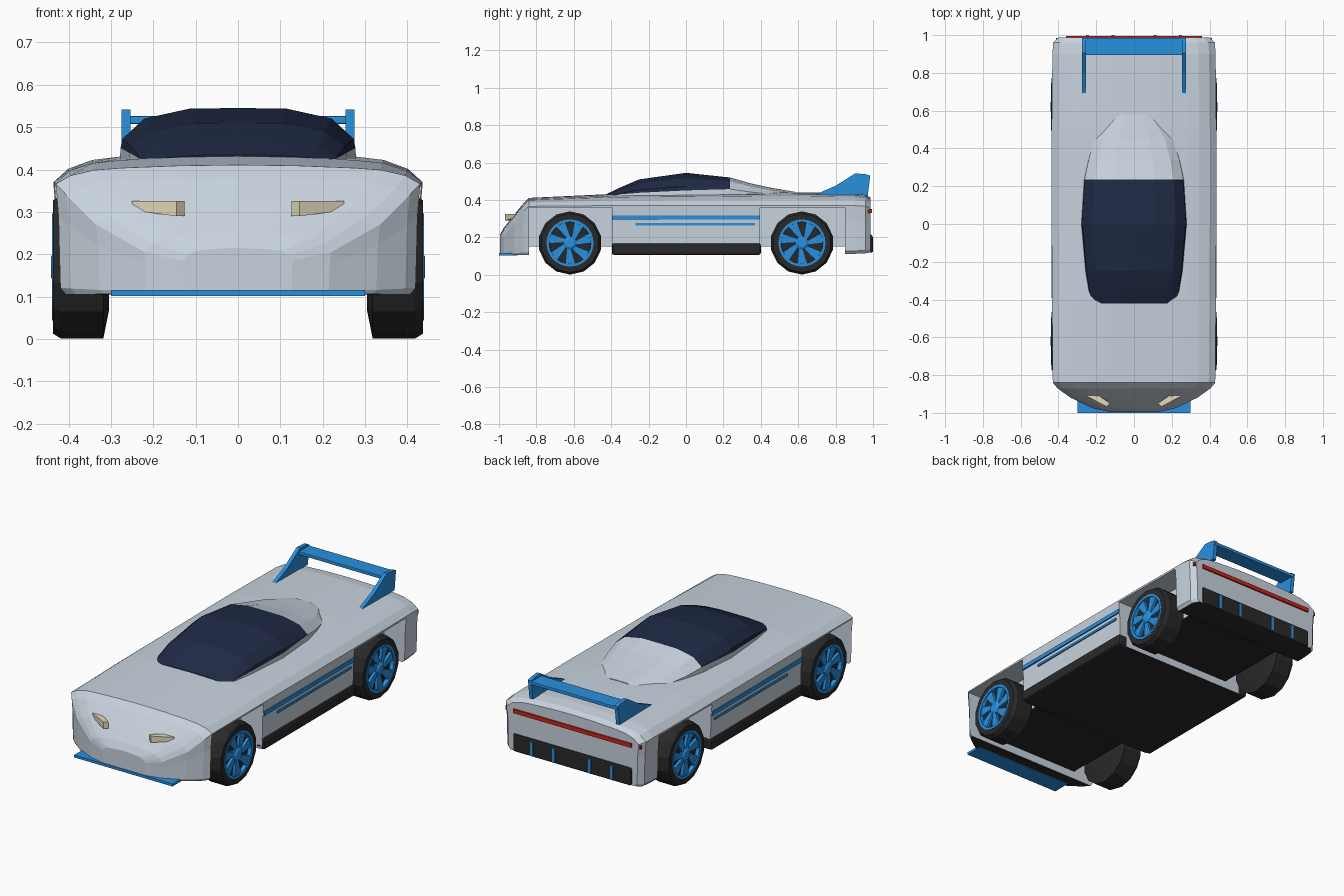
import bpy, bmesh, math

if "Cube" in bpy.data.objects:
    bpy.data.objects.remove(bpy.data.objects["Cube"])


def material(name, rgb):
    m = bpy.data.materials.new(name)
    m.diffuse_color = (*rgb, 1)
    m.use_nodes = True
    m.node_tree.nodes["Principled BSDF"].inputs["Base Color"].default_value = m.diffuse_color
    return m


SILVER = material("silver paint", (0.58, 0.65, 0.73))
BLUE = material("blue trim", (0.022, 0.28, 0.74))
DARK = material("dark rubber", (0.022, 0.022, 0.023))
GLASS = material("navy glass", (0.014, 0.023, 0.06))
RED = material("red lamp", (0.62, 0.018, 0.01))
CREAM = material("cream lamp", (0.76, 0.69, 0.50))


def finish(name, bm, *mats):
    bmesh.ops.remove_doubles(bm, verts=bm.verts, dist=1e-5)
    bmesh.ops.recalc_face_normals(bm, faces=bm.faces)
    me = bpy.data.meshes.new(name)
    bm.to_mesh(me)
    bm.free()
    ob = bpy.data.objects.new(name, me)
    bpy.context.collection.objects.link(ob)
    for m in mats:
        me.materials.append(m)
    return ob


def bridge(bm, rings, closed=False):
    """Skin a list of rings; cap the ends unless the list closes on itself."""
    vs = [[bm.verts.new(p) for p in r] for r in rings]
    n = len(vs[0])
    for a, b in zip(vs, vs[1:] + ([vs[0]] if closed else [])):
        for i in range(n):
            j = (i + 1) % n
            bm.faces.new((a[i], a[j], b[j], b[i]))
    if not closed:
        bm.faces.new(vs[0])
        bm.faces.new(vs[-1])


def mirrored(half, y):
    """Full cross-section from a right half that starts at x = 0."""
    return [(x, y, z) for x, z in half] + [(-x, y, z) for x, z in half[:0:-1]]


def add_prism(bm, pts, lo, hi, axis="x", side=1):
    place = (lambda v, p: (side * v, p[0], p[1])) if axis == "x" else (lambda v, p: (side * p[0], p[1], v))
    bridge(bm, [[place(v, p) for p in pts] for v in (lo, hi)])


def prism(name, mat, pts, lo, hi, axis="x", side=1):
    bm = bmesh.new()
    add_prism(bm, pts, lo, hi, axis, side)
    return finish(name, bm, mat)


def box(name, mat, x, y, z, bevel=0.0):
    ob = prism(name, mat, [(y[0], z[0]), (y[1], z[0]), (y[1], z[1]), (y[0], z[1])], *x)
    if bevel:
        mod = ob.modifiers.new("bevel", "BEVEL")
        mod.width, mod.segments = bevel, 2
    return ob


def lathe(name, mat, profile, side, cy, cz, n):
    """Revolve (x, radius) points about a sideways axle."""
    bm = bmesh.new()
    rings = []
    for x, r in profile:
        ang = [2 * math.pi * i / n - math.pi / 2 for i in range(n)]
        rings.append([(side * x, cy + r * math.cos(a), cz + r * math.sin(a)) for a in ang])
    bridge(bm, rings, closed=True)
    return finish(name, bm, mat)


def carve(target, x, y, z):
    """Cut a box-shaped hole out of the target."""
    cutter = box("cutter", SILVER, x, y, z)
    cutter.hide_render = True
    mod = target.modifiers.new("cut", "BOOLEAN")
    mod.operation, mod.solver, mod.object = "DIFFERENCE", "EXACT", cutter
    bpy.context.view_layer.objects.active = target
    bpy.ops.object.modifier_apply(modifier=mod.name)
    bpy.data.objects.remove(cutter)


# Body shell: y, half width, crown height, shoulder height, bottom
stations = [
    (-0.995, 0.13, 0.215, 0.185, 0.110), (-0.975, 0.22, 0.25, 0.205, 0.108),
    (-0.92, 0.335, 0.32, 0.27, 0.106), (-0.87, 0.405, 0.38, 0.34, 0.105),
    (-0.84, 0.430, 0.411, 0.366, 0.105), (-0.4, 0.434, 0.432, 0.370, 0.108),
    (0.0, 0.436, 0.436, 0.370, 0.108), (0.5, 0.436, 0.442, 0.370, 0.108),
    (0.9, 0.432, 0.437, 0.370, 0.112), (0.96, 0.428, 0.428, 0.366, 0.115),
    (0.987, 0.402, 0.412, 0.355, 0.120)]
bm = bmesh.new()
rings = []
for y, w, top, sh, bot in stations:
    crown = [(0, 0), (0.32, 0.04), (0.64, 0.16), (0.79, 0.27), (0.92, 0.56), (1, 1)]
    flank = [(0.985, 0.7), (0.98, 0.35), (0.975, 0.06), (0.945, 0)]
    half = [(w * f, top - (top - sh) * d) for f, d in crown]
    half += [(w * f, bot + (sh - bot) * d) for f, d in flank]
    rings.append(mirrored(half, y))
bridge(bm, rings)
body = finish("body_shell", bm, SILVER, DARK)

# Wheel wells through the flanks, with a raised floor between them
for y in ((-0.84, -0.395), (0.395, 0.85)):
    for side in (1, -1):
        carve(body, sorted((0.295 * side, 0.6 * side)), y, (-0.1, 0.36))
    carve(body, (-0.5, 0.5), y, (-0.1, 0.15))
# Dark underside
for p in body.data.polygons:
    p.material_index = 1 if p.normal.z < -0.8 and p.center.z < 0.16 else 0

# Cabin: y, half width, roof height; glass sits above silver lower sides
cabin = [(-0.42, 0.215, 0.434), (-0.36, 0.24, 0.463), (-0.25, 0.258, 0.51),
         (0.0, 0.28, 0.545), (0.235, 0.265, 0.52), (0.34, 0.243, 0.490),
         (0.45, 0.208, 0.466), (0.58, 0.11, 0.444)]
bm = bmesh.new()
rings = []
for y, w, t in cabin:
    half = [(w * f, 0.4 + (t - 0.4) * d) for f, d in [(0, 1), (0.4, 0.995), (0.79, 0.83), (0.975, 0.5)]]
    glass_edge = min(0.43 + 0.05 * (y + 0.42), half[-1][1] - 0.002)
    rings.append(mirrored(half + [(w * 0.99, glass_edge), (w, 0.4)], y))
bridge(bm, rings)
canopy = finish("cabin", bm, GLASS, SILVER)
for p in canopy.data.polygons:
    lower_row = p.index % len(rings[0]) in (4, 5, 6)
    p.material_index = 1 if p.center.y > 0.235 or lower_row else 0

# Front splitter
box("front_splitter", BLUE, (-0.3, 0.3), (-1.0, -0.9), (0.102, 0.116))

# Rear lamp bar, diffuser and fins
box("rear_lamp_bar", RED, (-0.36, 0.36), (0.975, 0.995), (0.329, 0.351))
box("rear_diffuser", DARK, (-0.36, 0.36), (0.93, 0.996), (0.118, 0.215), 0.008)
for x in (-0.245, -0.11, 0.11, 0.245):
    box("diffuser_fin", BLUE, (x - 0.008, x + 0.008), (0.96, 1.0), (0.123, 0.202))

# Spoiler wing
box("spoiler_wing", BLUE, (-0.27, 0.27), (0.895, 0.985), (0.508, 0.526), 0.003)

for side in (1, -1):
    tag = "right" if side > 0 else "left"
    # Spoiler end plates
    plate = [(0.69, 0.428), (0.80, 0.476), (0.905, 0.542), (0.965, 0.537),
             (0.985, 0.53), (0.972, 0.425)]
    prism(tag + "_spoiler_plate", BLUE, plate, 0.254, 0.275, "x", side)

    # Headlight, thinner toward its outer end
    lamp = [(0.126, -0.95), (0.145, -0.967), (0.25, -0.912), (0.22, -0.885)]
    light = prism(tag + "_headlight", CREAM, lamp, 0.29, 0.326, "z", side)
    for v in light.data.vertices:
        if abs(v.co.x) > 0.2 and v.co.z < 0.3:
            v.co.z += 0.014

    # Sill, side stripes and rear marker
    span = lambda a, b: sorted((a * side, b * side))
    box(tag + "_sill", DARK, span(0.38, 0.437), (-0.395, 0.4), (0.106, 0.168), 0.012)
    box(tag + "_wide_stripe", BLUE, span(0.428, 0.437), (-0.393, 0.393), (0.296, 0.318))
    box(tag + "_thin_stripe", BLUE, span(0.426, 0.435), (-0.27, 0.37), (0.264, 0.276))
    box(tag + "_rear_marker", RED, span(0.398, 0.413), (0.972, 0.985), (0.33, 0.35))

    # Wheels
    for end, cy in (("front", -0.62), ("rear", 0.62)):
        name, cz = f"{end}_{tag}_", 0.17
        lathe(name + "tyre", DARK, [(0.304, 0), (0.304, 0.1), (0.318, 0.169), (0.418, 0.169),
              (0.437, 0.157), (0.437, 0.124), (0.418, 0.122), (0.418, 0)], side, cy, cz, 14)
        lathe(name + "rim", BLUE, [(0.415, 0.126), (0.439, 0.126), (0.439, 0.112),
              (0.415, 0.110)], side, cy, cz, 28)
        lathe(name + "hub", BLUE, [(0.415, 0), (0.415, 0.036), (0.434, 0.036),
              (0.442, 0.024), (0.442, 0)], side, cy, cz, 14)
        # Swept spokes widening toward the rim
        bm = bmesh.new()
        for k in range(7):
            a = 2 * math.pi * k / 7
            pts = [(cy + r * math.cos(a + d), cz + r * math.sin(a + d)) for r, d in
                   ((0.03, -0.38), (0.115, 0.0), (0.115, 0.48), (0.03, 0.38))]
            add_prism(bm, pts, 0.416, 0.433, "x", side)
        finish(name + "spokes", bm, BLUE)
